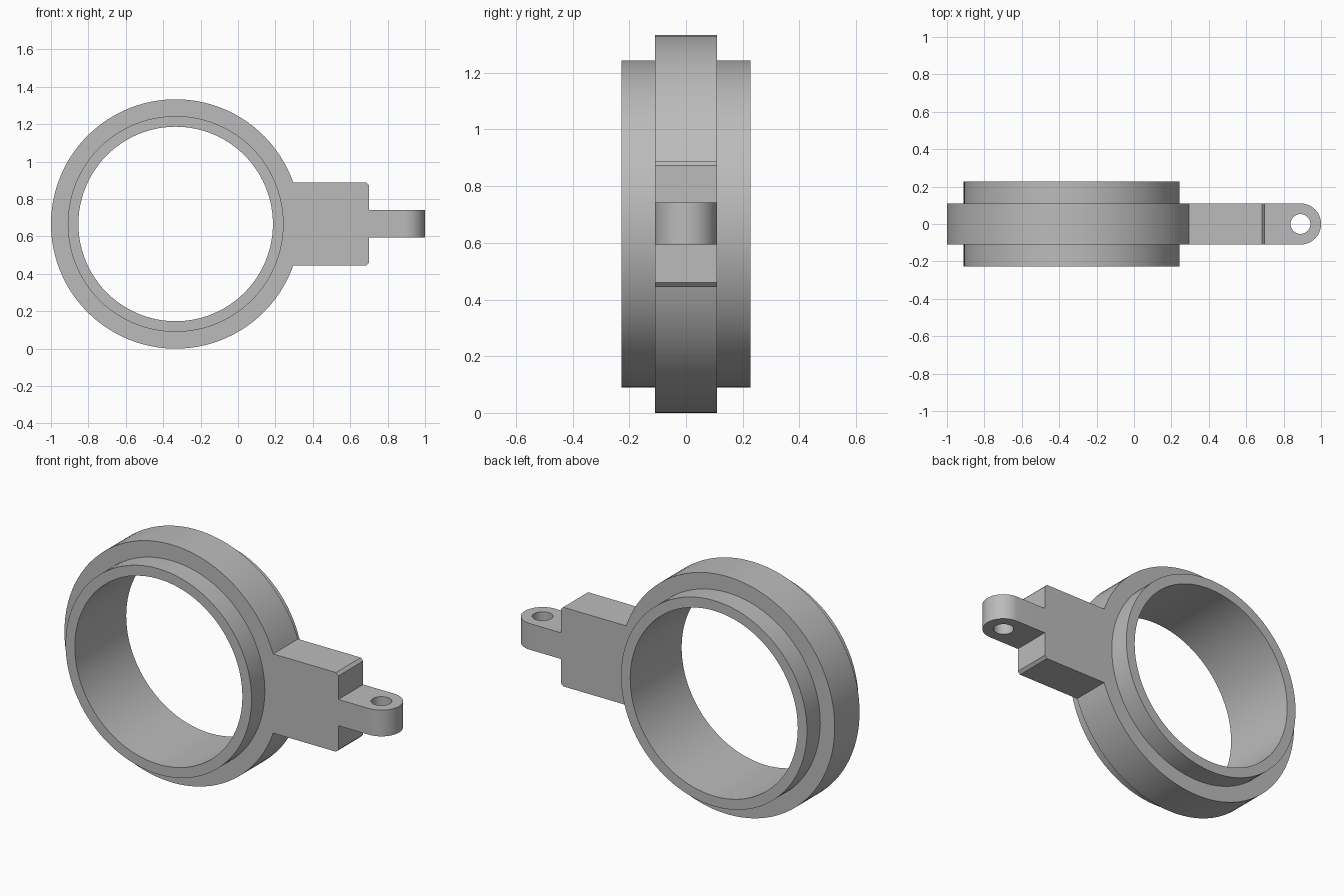
import bpy, bmesh, math

if "Cube" in bpy.data.objects:
    bpy.data.objects.remove(bpy.data.objects["Cube"])

CX, CZ = -1 / 3, 2 / 3          # ring centre
R_FLANGE, R_SLEEVE, R_BORE = 2 / 3, 0.577, 0.52
HALF_T, HALF_W = 0.11, 0.228    # half thickness of flange and of sleeve

grey = bpy.data.materials.new("grey metal")
grey.diffuse_color = (0.5, 0.5, 0.5, 1)
grey.use_nodes = True
grey.node_tree.nodes["Principled BSDF"].inputs["Base Color"].default_value = grey.diffuse_color


def arc(cx, cy, r, a0, a1, n):
    """n + 1 points along an arc, angles in radians."""
    return [(cx + r * math.cos(a0 + (a1 - a0) * i / n),
             cy + r * math.sin(a0 + (a1 - a0) * i / n)) for i in range(n + 1)]


def circle(cx, cy, r, n):
    return arc(cx, cy, r, 0, math.tau, n)[:-1]


def prism(name, outline, low, high, axis):
    """Extrude an outline along y (outline is x,z) or along z (outline is x,y)."""
    bm = bmesh.new()

    def place(p, h):
        return (p[0], h, p[1]) if axis == 'Y' else (p[0], p[1], h)
    ends = [[bm.verts.new(place(p, h)) for p in outline] for h in (low, high)]
    bm.faces.new(ends[0])
    bm.faces.new(ends[1])
    n = len(outline)
    for i in range(n):
        j = (i + 1) % n
        bm.faces.new((ends[0][i], ends[0][j], ends[1][j], ends[1][i]))
    bmesh.ops.recalc_face_normals(bm, faces=bm.faces)
    me = bpy.data.meshes.new(name)
    bm.to_mesh(me)
    bm.free()
    me.materials.append(grey)
    ob = bpy.data.objects.new(name, me)
    bpy.context.collection.objects.link(ob)
    return ob


def combine(ob, other, operation):
    """Apply a boolean and drop the helper."""
    mod = ob.modifiers.new(operation, 'BOOLEAN')
    mod.object, mod.operation, mod.solver = other, operation, 'EXACT'
    bpy.context.view_layer.objects.active = ob
    bpy.ops.object.modifier_apply(modifier=mod.name)
    bpy.data.objects.remove(other)


def smooth(ob):
    bpy.ops.object.select_all(action='DESELECT')
    ob.select_set(True)
    bpy.context.view_layer.objects.active = ob
    bpy.ops.object.shade_smooth_by_angle(angle=math.radians(30))


# Flange: large arc running into the chamfered block on the right
hb, xb, c = 0.222, 0.70, 0.015
a = math.asin(hb / R_FLANGE)
outline = arc(CX, CZ, R_FLANGE, a, math.tau - a, 90)
outline += [(xb - c, CZ - hb), (xb, CZ - hb + c),
            (xb, CZ + hb - c), (xb - c, CZ + hb)]
ring = prism("ring_body", outline, -HALF_T, HALF_T, 'Y')

# Wider sleeve and through bore
combine(ring, prism("sleeve", circle(CX, CZ, R_SLEEVE, 96), -HALF_W, HALF_W, 'Y'), 'UNION')
combine(ring, prism("bore", circle(CX, CZ, R_BORE, 96), -0.5, 0.5, 'Y'), 'DIFFERENCE')
smooth(ring)

# Rounded lug with a vertical pin hole
lug_outline = [(xb, -HALF_T)] + arc(0.89, 0, HALF_T, -math.pi / 2, math.pi / 2, 32) + [(xb, HALF_T)]
lug = prism("lug", lug_outline, CZ - 0.072, CZ + 0.075, 'Z')
combine(lug, prism("pin_hole", circle(0.89, 0, 0.053, 40), 0.3, 1.0, 'Z'), 'DIFFERENCE')
smooth(lug)
